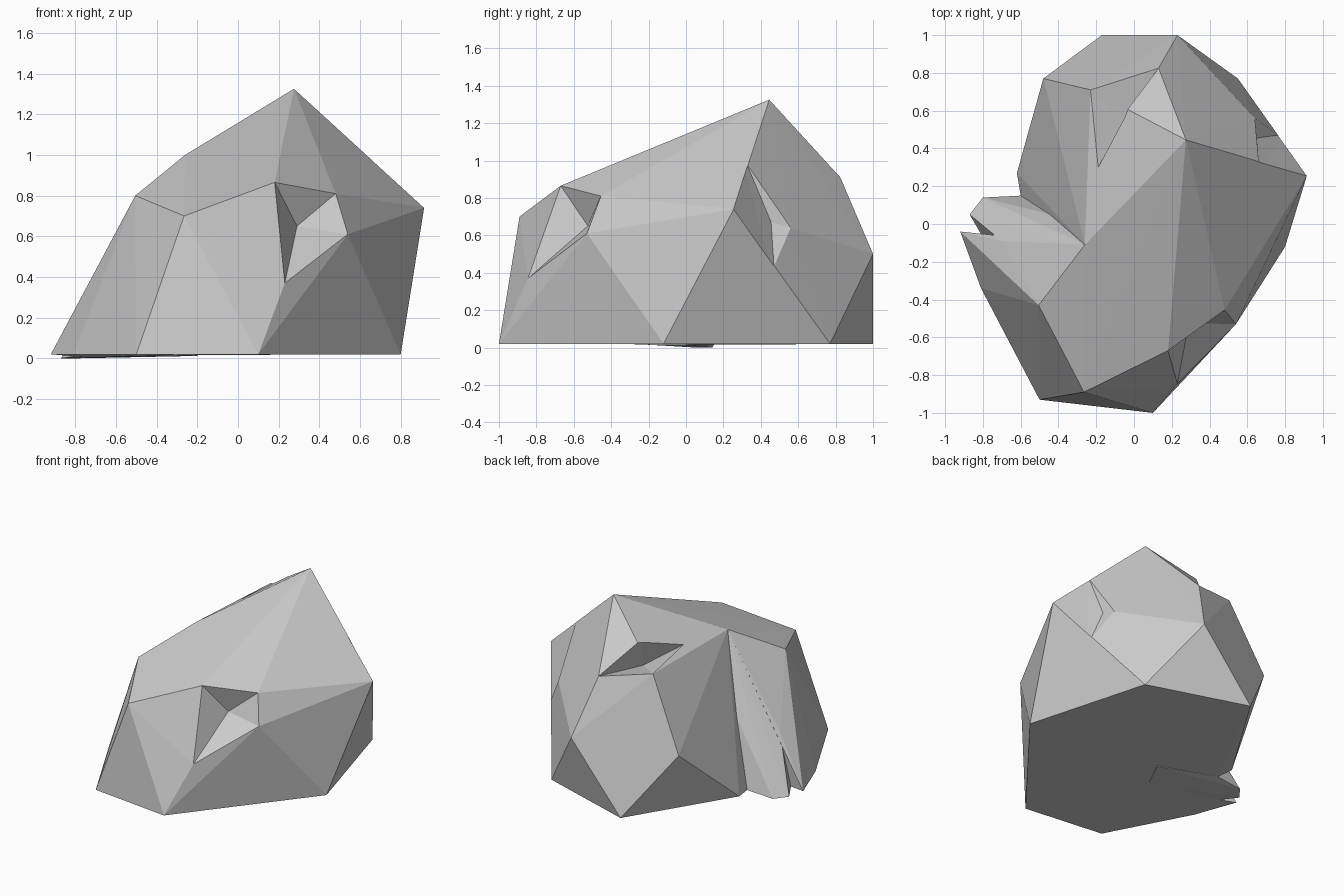
import bpy, bmesh
from mathutils import Vector as V

if "Cube" in bpy.data.objects:
    bpy.data.objects.remove(bpy.data.objects["Cube"])


def hull(name, points):
    """Faceted solid wrapped around a few points."""
    bm = bmesh.new()
    for p in points:
        bm.verts.new(p)
    res = bmesh.ops.convex_hull(bm, input=bm.verts)
    junk = {g for g in res["geom_interior"] + res["geom_unused"]
            if isinstance(g, bmesh.types.BMVert)}
    bmesh.ops.delete(bm, geom=list(junk), context='VERTS')
    bmesh.ops.recalc_face_normals(bm, faces=bm.faces)
    me = bpy.data.meshes.new(name)
    bm.to_mesh(me)
    bm.free()
    ob = bpy.data.objects.new(name, me)
    bpy.context.collection.objects.link(ob)
    return ob


def combine(target, tool, operation):
    mod = target.modifiers.new(operation.lower(), 'BOOLEAN')
    mod.object = tool
    mod.operation = operation
    mod.solver = 'EXACT'
    tool.hide_render = True
    bpy.context.view_layer.objects.active = target
    bpy.ops.object.modifier_apply(modifier=mod.name)
    bpy.data.objects.remove(tool)


def chip(target, apex, rim):
    """Cut a pit: a cone from the pit's deepest point through its rim."""
    cone = [apex] + [apex + (p - apex) * 1.4 for p in rim]
    combine(target, hull("chip_cutter", cone), 'DIFFERENCE')


# Main corners
peak = V((.275, .445, 1.325))
right = V((.915, .255, .74))
shoulder = V((-.26, -.11, 1.0))
left_top = V((-.505, -.43, .80))
front_top = V((-.265, -.89, .70))
brow = V((.18, -.67, .865))
back = V((.23, 1.0, .50))
back_left = V((-.48, .77, .47))
flank_foot = V((-.81, -.34, .02))
right_foot = V((.8, -.12, .02))
front_feet = [flank_foot, right_foot, V((-.5, -.93, .02)), V((.1, -1, .02))]
back_feet = [right_foot, V((.55, .77, .02)), V((-.17, 1, .02)), V((-.62, .27, .02))]

# Rims of the three chipped pits
front_rim = [brow, V((.23, -.845, .37)), V((.54, -.53, .61)), V((.48, -.455, .81))]
back_rim = [V((-.23, .71, .98)), V((-.18, .31, 1.02)),
            V((-.04, .56, 1.08)), V((.13, .825, .91))]
side_rim = [V((.66, .33, .97)), V((.64, .56, .64)), V((.76, .47, .44))]

# Crease on the left side, and the valley between fin and ridge
crease = V((-.4, .04, .53))
crease_foot = V((-.6, .15, .015))
valley = V((-.70, -.09, .37))
valley_foot = V((-.80, -.07, .01))

# Boulder: back and front masses meeting along shoulder, peak and right corner
rock = hull("rock", [peak, right, shoulder, back, back_left, crease, crease_foot,
                     V((-.3, -.2, .02))] + back_feet + back_rim + side_rim)
front = hull("front_mass", [peak, right, shoulder, left_top, front_top,
                            V((-.3, 0, .02))] + front_feet + front_rim)
chip(front, V((.29, -.525, .65)), front_rim)
combine(rock, front, 'UNION')
chip(rock, V((0, .5, .90)), back_rim)
chip(rock, V((.65, .455, .67)), [right] + side_rim)

# Fin and ridge flaring out on the left
combine(rock, hull("left_fin", [
    shoulder, crease, crease_foot, V((-.8, .14, 0)), V((-.87, .05, 0)),
    valley, valley_foot, V((-.2, 0, .012)), V((-.3, -.2, .015))]), 'UNION')
combine(rock, hull("left_ridge", [
    shoulder, left_top, flank_foot, V((-.92, -.04, .02)),
    valley, valley_foot, V((-.3, -.2, .018))]), 'UNION')
